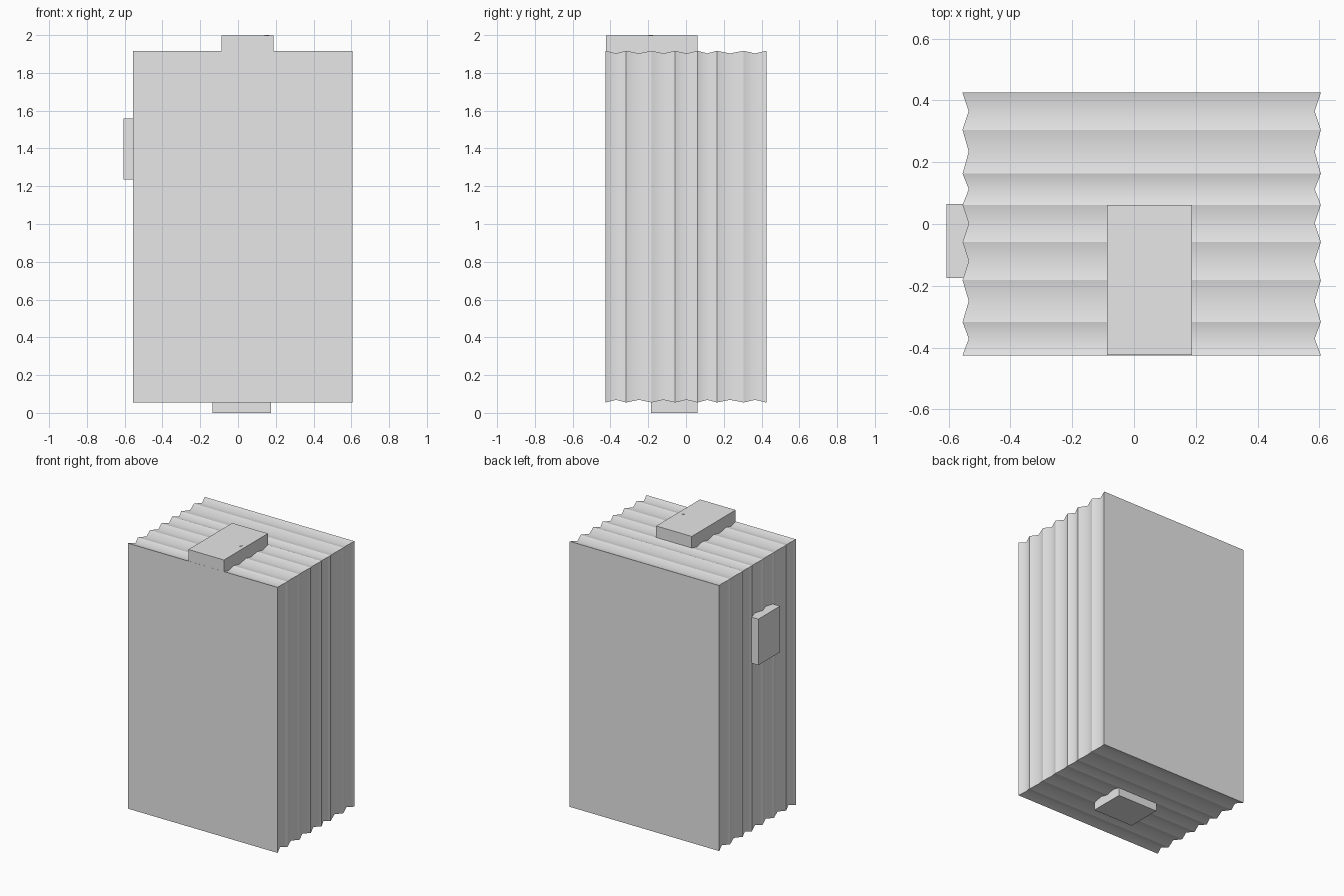
import bpy
import bmesh

cube = bpy.data.objects.get("Cube")
if cube:
    bpy.data.objects.remove(cube, do_unlink=True)

grey = bpy.data.materials.new("light_grey")
grey.use_nodes = True
grey.diffuse_color = (0.8, 0.8, 0.8, 1)
grey.node_tree.nodes["Principled BSDF"].inputs["Base Color"].default_value = grey.diffuse_color


def finish(name, bm):
    bmesh.ops.recalc_face_normals(bm, faces=bm.faces)
    mesh = bpy.data.meshes.new(name)
    bm.to_mesh(mesh)
    bm.free()
    mesh.materials.append(grey)
    obj = bpy.data.objects.new(name, mesh)
    bpy.context.collection.objects.link(obj)
    return obj


def box(name, x, y, z):
    bm = bmesh.new()
    bmesh.ops.create_cube(bm, size=1)
    for v in bm.verts:
        for i, (low, high) in enumerate((x, y, z)):
            v.co[i] = low if v.co[i] < 0 else high
    return finish(name, bm)


def pleated_body(ridges):
    # Rectangular rings along y alternate between full size and pinched in
    stations = [(ridges[0], False)]
    for a, b in zip(ridges, ridges[1:]):
        stations += [((a + b) / 2, True), (b, False)]

    bm = bmesh.new()
    rings = []
    for y, valley in stations:
        dx, dz = (0.02, 0.014) if valley else (0, 0)
        x0, x1, z0, z1 = -0.555 + dx, 0.605 - dx, 0.055 + dz, 1.917 - dz
        corners = ((x0, z0), (x1, z0), (x1, z1), (x0, z1))
        rings.append([bm.verts.new((x, y, z)) for x, z in corners])

    for a, b in zip(rings, rings[1:]):
        for i in range(4):
            j = (i + 1) % 4
            face = bm.faces.new((a[i], a[j], b[j], b[i]))
            face.smooth = True
            # Long corners stay crisp
            bm.edges.get((a[i], b[i])).smooth = False
    bm.faces.new(rings[0])
    bm.faces.new(rings[-1])

    # Ridges are crisp, valleys are soft
    for ring, (_, valley) in zip(rings, stations):
        for i in range(4):
            bm.edges.get((ring[i], ring[(i + 1) % 4])).smooth = valley
    return finish("pleated_body", bm)


# Folded block with flat covers front and back
pleated_body([-0.425, -0.317, -0.182, -0.058, 0.062, 0.163, 0.305, 0.425])

# Tabs on the top, the side and the underside
box("top_tab", (-0.088, 0.188), (-0.424, 0.062), (1.89, 1.998))
box("side_tab", (-0.607, -0.52), (-0.175, 0.065), (1.235, 1.558))
box("bottom_tab", (-0.135, 0.175), (-0.185, 0.06), (0, 0.08))

# Tiny stud on the top tab
bm = bmesh.new()
bmesh.ops.create_cone(bm, cap_ends=True, segments=12, radius1=0.011, radius2=0.011, depth=0.006)
bmesh.ops.translate(bm, verts=bm.verts, vec=(0.152, -0.187, 1.997))
finish("top_stud", bm)
